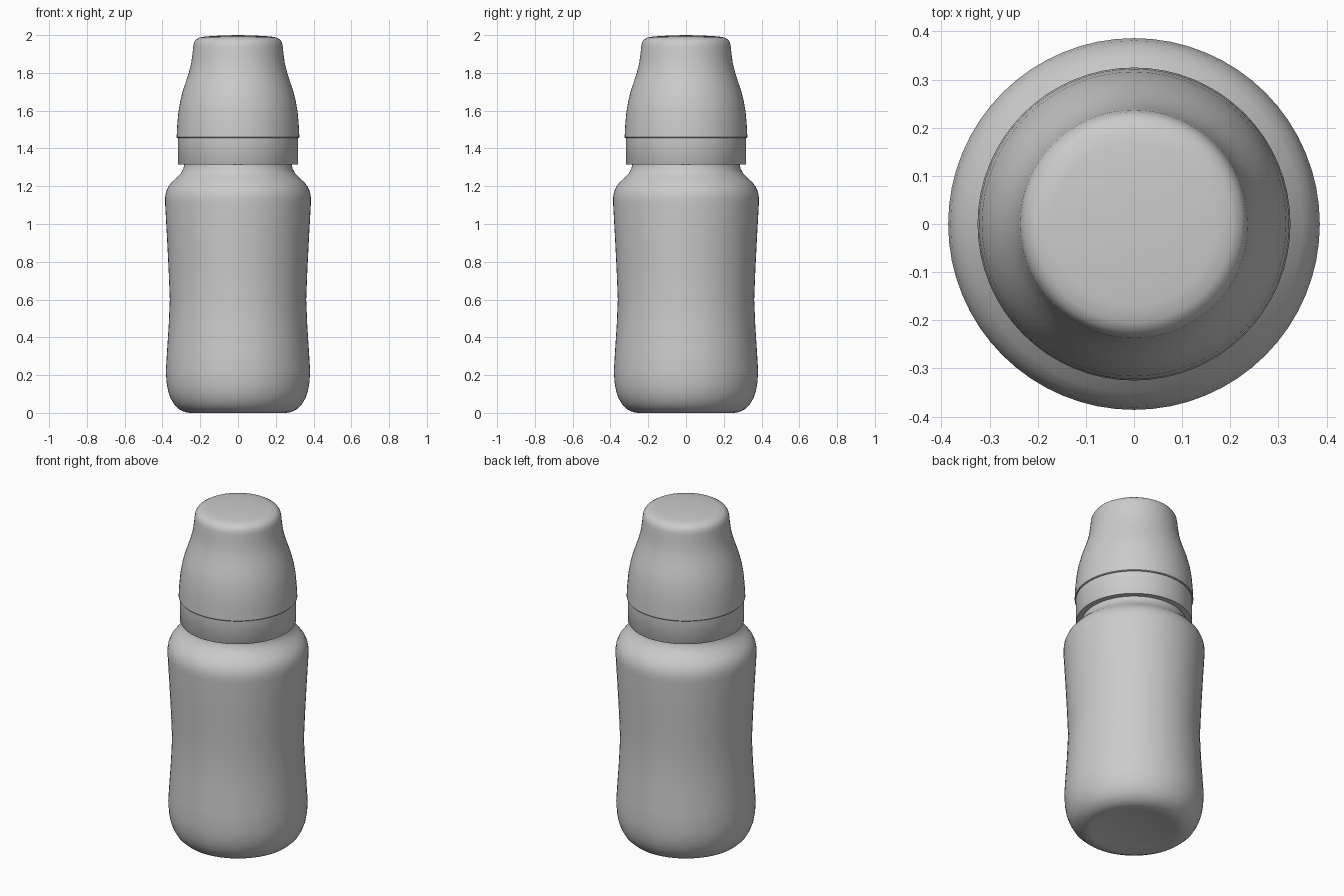
import bpy, bmesh, math

SEGMENTS = 64


def lathe(name, profile, angle=35):
    """Spin an (r, z) profile around z; points with r = 0 become poles."""
    bm = bmesh.new()
    rings = []
    for r, z in profile:
        count = SEGMENTS if r > 0 else 1
        rings.append([bm.verts.new((r * math.cos(2 * math.pi * i / SEGMENTS),
                                    r * math.sin(2 * math.pi * i / SEGMENTS), z))
                      for i in range(count)])
    for a, b in zip(rings, rings[1:]):
        for i in range(SEGMENTS):
            j = (i + 1) % SEGMENTS
            quad = [a[i % len(a)], a[j % len(a)], b[j % len(b)], b[i % len(b)]]
            bm.faces.new(list(dict.fromkeys(quad)))
    bmesh.ops.recalc_face_normals(bm, faces=bm.faces[:])
    mesh = bpy.data.meshes.new(name)
    bm.to_mesh(mesh)
    bm.free()
    obj = bpy.data.objects.new(name, mesh)
    bpy.context.collection.objects.link(obj)
    bpy.ops.object.select_all(action='DESELECT')
    obj.select_set(True)
    bpy.context.view_layer.objects.active = obj
    bpy.ops.object.shade_smooth_by_angle(angle=math.radians(angle))
    return obj


# Waisted bottle with a shallow dished base and rounded shoulders
lathe("bottle_body", [
    (0, 0.022), (0.10, 0.020), (0.20, 0.009), (0.235, 0.001), (0.255, 0.0),
    (0.28, 0.004), (0.31, 0.018), (0.337, 0.043), (0.357, 0.078),
    (0.370, 0.115), (0.378, 0.16), (0.382, 0.22), (0.376, 0.32),
    (0.367, 0.46), (0.361, 0.60), (0.367, 0.75), (0.376, 0.93),
    (0.386, 1.11), (0.386, 1.14), (0.381, 1.17), (0.369, 1.198),
    (0.350, 1.222), (0.325, 1.245), (0.303, 1.268), (0.289, 1.293),
    (0.284, 1.32), (0.284, 1.40), (0, 1.40)])

# Collar that screws onto the neck
lathe("collar", [(0.27, 1.315), (0.316, 1.315), (0.318, 1.318),
                 (0.318, 1.455), (0.27, 1.455)])

# Tapered cap with a gently domed top
lathe("cap", [
    (0.30, 1.456), (0.322, 1.456), (0.325, 1.46), (0.322, 1.52),
    (0.316, 1.59), (0.306, 1.65), (0.292, 1.705), (0.275, 1.755),
    (0.259, 1.805), (0.248, 1.85), (0.241, 1.90), (0.237, 1.94),
    (0.233, 1.96), (0.223, 1.976), (0.205, 1.987), (0.17, 1.993),
    (0.09, 1.998), (0, 2.0)])
